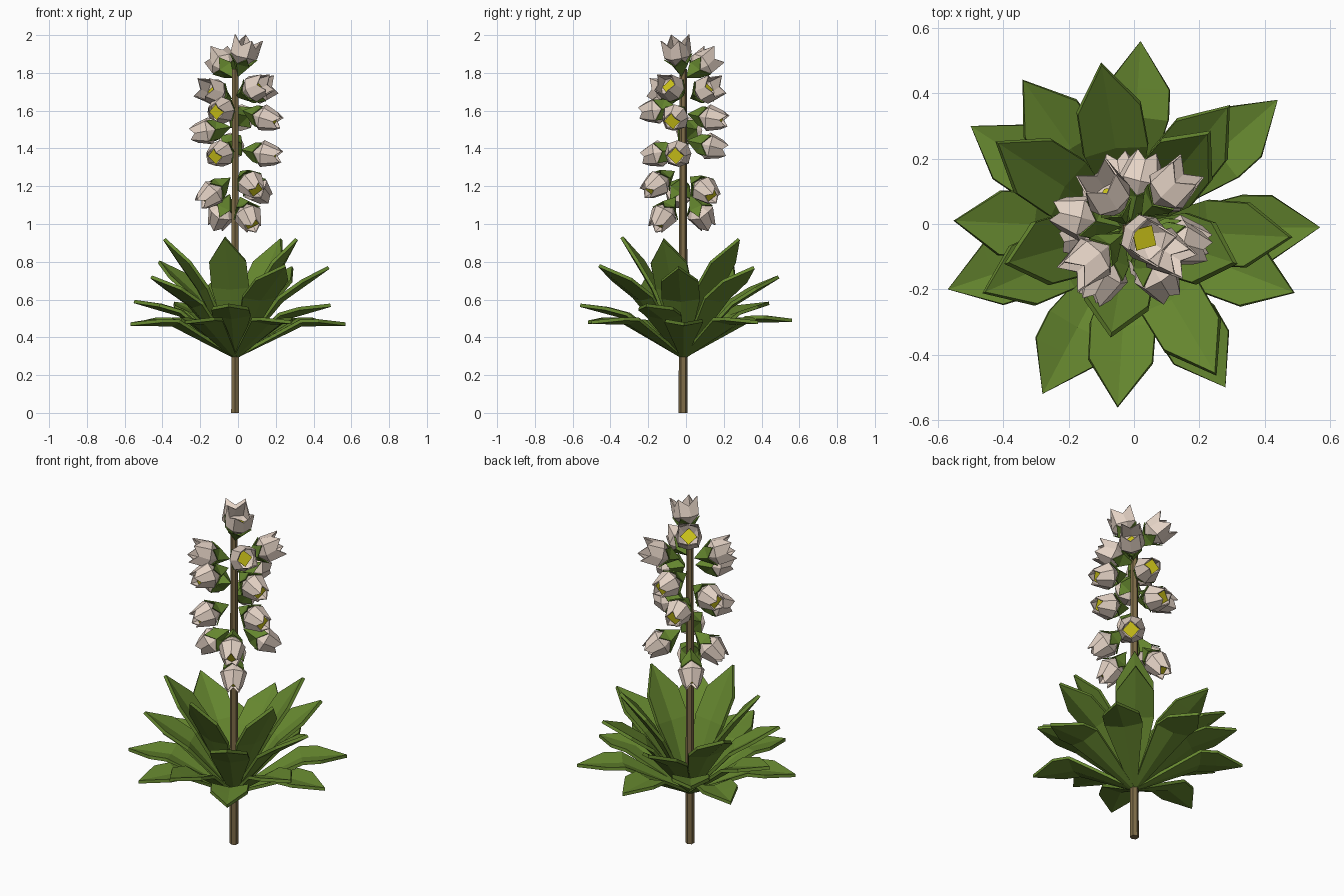
import bpy, bmesh, math
from mathutils import Vector

if "Cube" in bpy.data.objects:
    bpy.data.objects.remove(bpy.data.objects["Cube"])

SX = SY = -0.015          # stem axis


def material(name, rgb):
    m = bpy.data.materials.new(name)
    m.diffuse_color = (*rgb, 1)
    m.use_nodes = True
    m.node_tree.nodes["Principled BSDF"].inputs["Base Color"].default_value = m.diffuse_color
    return m


GREEN = material("leaf green", (0.13, 0.24, 0.028))
CREAM = material("petal cream", (0.78, 0.65, 0.56))
YELLOW = material("pollen yellow", (0.62, 0.56, 0.01))
BROWN = material("stem brown", (0.21, 0.15, 0.065))


def finish(bm, name, mat, thickness=0, offset=-1):
    bmesh.ops.remove_doubles(bm, verts=bm.verts, dist=1e-5)
    me = bpy.data.meshes.new(name)
    bm.to_mesh(me)
    bm.free()
    me.materials.append(mat)
    ob = bpy.data.objects.new(name, me)
    bpy.context.collection.objects.link(ob)
    if thickness:
        s = ob.modifiers.new("thickness", "SOLIDIFY")
        s.thickness, s.offset = thickness, offset
    return ob


# Stem: slim hexagonal post
bm = bmesh.new()
bmesh.ops.create_cone(bm, cap_ends=True, segments=6, radius1=0.024, radius2=0.019, depth=1.82)
bmesh.ops.translate(bm, verts=bm.verts, vec=(SX, SY, 0.91))
finish(bm, "stem", BROWN)

# Leaves: each tier has a bend point (share of reach, share of rise) and tip positions
TIERS = [
    ("low_leaves", (0.6, 0.98), [(0.57, -0.01, 0.47), (0.44, 0.38, 0.48), (0.02, 0.56, 0.49),
                                 (-0.5, 0.3, 0.48), (-0.57, -0.2, 0.47), (-0.28, -0.52, 0.48),
                                 (0.28, -0.5, 0.48)]),
    ("second_leaves", (0.55, 0.76), [(0.49, -0.21, 0.57), (-0.05, -0.56, 0.57), (-0.55, 0.01, 0.59),
                                     (-0.34, 0.44, 0.58)]),
    ("third_leaves", (0.5, 0.63), [(0.48, -0.04, 0.77), (0.25, -0.46, 0.78), (-0.46, -0.21, 0.72),
                                   (-0.1, 0.49, 0.72), (-0.42, 0.25, 0.8), (0.29, 0.36, 0.77)]),
    ("upper_leaves", (0.5, 0.57), [(0.31, -0.12, 0.92), (0.23, 0.28, 0.92), (-0.07, -0.34, 0.93),
                                   (-0.39, -0.12, 0.92)]),
]


def add_leaf(bm, tip, bend):
    dx, dy = tip[0] - SX, tip[1] - SY
    reach, rise = math.hypot(dx, dy), tip[2] - 0.3
    out = Vector((dx, dy, 0)).normalized()
    side = Vector((-out.y, out.x, 0))
    bt, bf = bend
    rows = []
    for t, w in [(0, 0.012), (bt, 0.1), (0.75, 0.098), (1, 0)]:
        f = t * bf / bt if t <= bt else bf + (t - bt) * (1 - bf) / (1 - bt)
        slope = rise * (bf / bt if t < bt else 1 if t == bt else (1 - bf) / (1 - bt))
        normal = (Vector((0, 0, reach)) - out * slope).normalized()
        mid = Vector((SX, SY, 0.295 + (rise + 0.005) * f)) + out * reach * t
        lift = normal * w * 0.2
        pts = [mid - side * w + lift, mid, mid + side * w + lift] if w else [mid]
        rows.append([bm.verts.new(p) for p in pts])
    for a, b in zip(rows, rows[1:]):
        for i in (0, 1):
            if len(b) == 3:
                bm.faces.new((a[i], b[i], b[i + 1], a[i + 1]))
            else:
                bm.faces.new((a[i], b[0], a[i + 1]))


for name, bend, tips in TIERS:
    bm = bmesh.new()
    for tip in tips:
        add_leaf(bm, tip, bend)
    bmesh.ops.recalc_face_normals(bm, faces=bm.faces)
    finish(bm, name, GREEN, 0.018, 0)

# Flowers: centre, elevation of the axis in degrees, how far the mouth opens
FLOWERS = [
    (0.055, -0.12, 1.04, -52, 0), (-0.09, 0.08, 1.05, -55, 0),
    (0.07, -0.155, 1.21, -32, 0), (0.1, 0.1, 1.18, -32, 0), (-0.14, -0.04, 1.16, -40, 0),
    (-0.095, -0.15, 1.37, -14, 0), (0.145, -0.045, 1.37, -10, 0), (-0.04, 0.13, 1.41, -14, 0),
    (-0.165, 0.02, 1.49, -10, 0), (-0.09, -0.16, 1.6, -8, 0), (0.145, -0.06, 1.56, -18, 0),
    (0.02, 0.135, 1.56, -10, 0),
    (-0.13, -0.11, 1.7, 16, 0.7), (0.11, 0.11, 1.71, 20, 0.7), (0.09, -0.08, 1.72, 20, 0.5),
    (-0.08, 0.09, 1.85, 35, 0.8), (0.035, -0.045, 1.905, 72, 0.9),
]
petals, sepals, centres = bmesh.new(), bmesh.new(), bmesh.new()


def face(bm, *pts):
    bm.faces.new([bm.verts.new(p) for p in pts])


for x, y, z, el, opening in FLOWERS:
    c = Vector((x, y, z))
    az, el = math.atan2(y - SY, x - SX), math.radians(el)
    axis = Vector((math.cos(az) * math.cos(el), math.sin(az) * math.cos(el), math.sin(el)))
    u = Vector((-math.sin(az), math.cos(az), 0))
    v = axis.cross(u)

    def at(h, r, deg):
        a = math.radians(deg)
        return c + axis * h + (u * math.cos(a) + v * math.sin(a)) * r

    mouth, tip = 0.045 + 0.008 * opening, 0.036 + 0.042 * opening
    deep = 0.05 - 0.07 * opening
    root = at(-0.13, 0, 0)
    for k in range(4):
        a = 45 + 90 * k
        # petal: two ridged halves from base to pointed tip
        for s in (-45, 45):
            loop = [(at(-0.06, 0.024, a), at(-0.01, 0.07, a), at(-0.015, 0.066, a + s),
                     at(-0.06, 0.022, a + s)),
                    (at(-0.01, 0.07, a), at(0.085, tip, a), at(0.055 - 0.015 * opening, mouth, a + s),
                     at(-0.015, 0.066, a + s))]
            for q in loop:
                face(petals, *(q if s > 0 else q[::-1]))
        # sepal: green cone segment ending in a pointed scale over the petal
        face(sepals, root, at(-0.06, 0.05, a + 45), at(-0.06, 0.05, a - 45))
        face(sepals, at(-0.06, 0.05, a - 45), at(-0.06, 0.05, a + 45), at(-0.02, 0.077, a))
    # yellow plate inside the mouth
    face(centres, *[at(deep, 0.045, 90 * k) for k in range(4)])

bmesh.ops.remove_doubles(sepals, verts=sepals.verts, dist=1e-5)
bmesh.ops.recalc_face_normals(sepals, faces=sepals.faces)
finish(petals, "petals", CREAM, 0.006)
finish(sepals, "sepals", GREEN, 0.006, 0)
finish(centres, "flower_centres", YELLOW, 0.006)
